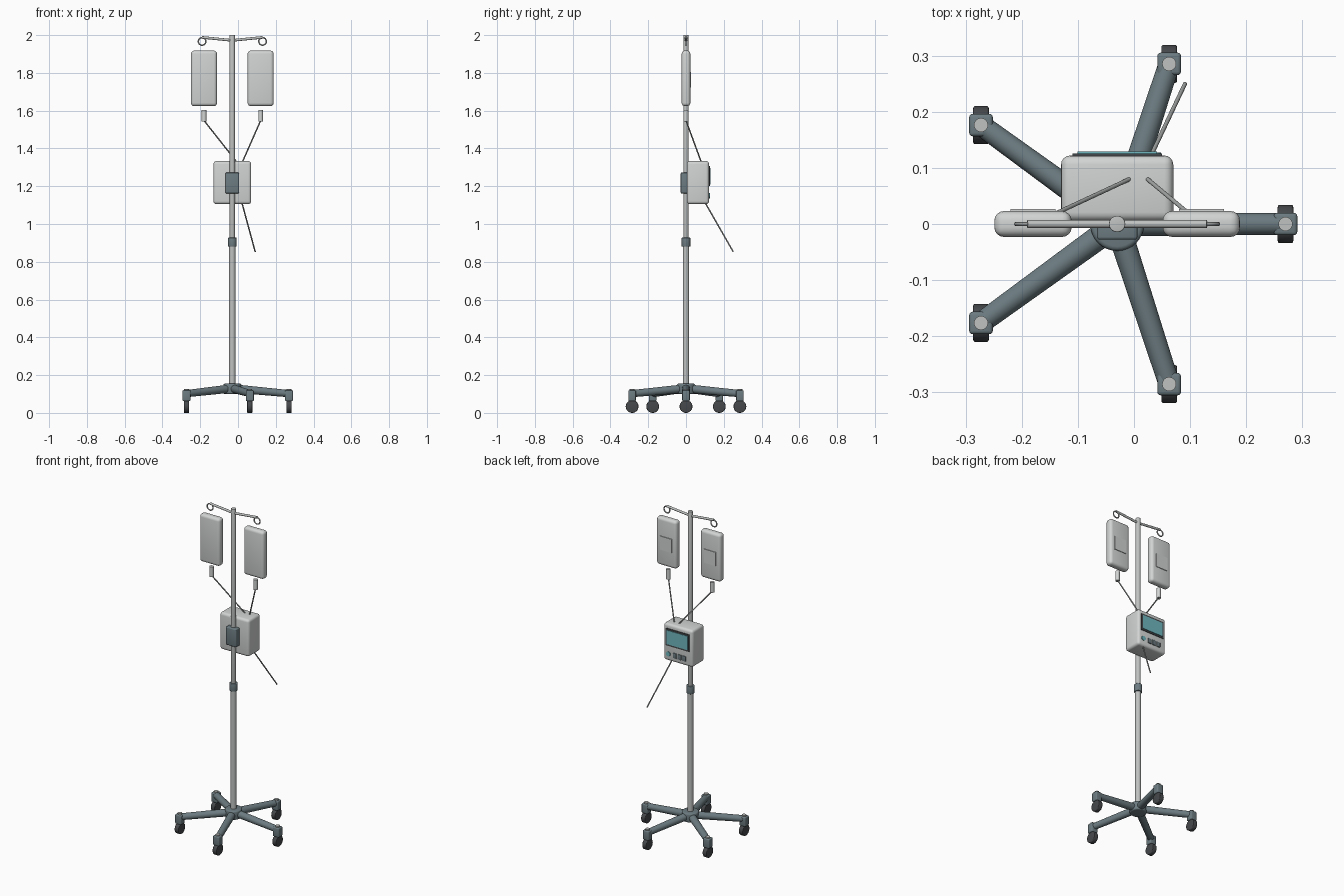
import bpy
import math
from mathutils import Vector

cube = bpy.data.objects.get("Cube")
if cube:
    bpy.data.objects.remove(cube, do_unlink=True)


def material(name, rgb):
    mat = bpy.data.materials.new(name)
    mat.use_nodes = True
    colour = (*rgb, 1)
    mat.diffuse_color = colour
    mat.node_tree.nodes["Principled BSDF"].inputs["Base Color"].default_value = colour
    return mat


STEEL = material("brushed steel", (0.52, 0.54, 0.53))
SHELL = material("pale grey plastic", (0.64, 0.66, 0.65))
SLATE = material("slate grey", (0.15, 0.20, 0.22))
RUBBER = material("dark rubber", (0.06, 0.065, 0.07))
TEAL = material("teal screen", (0.16, 0.48, 0.53))
TUBING = material("tubing grey", (0.36, 0.38, 0.37))

AXIS = -0.03  # x of the pole


def finish(name, mat, bevel=0, segments=3):
    obj = bpy.context.object
    obj.name = name
    obj.data.materials.append(mat)
    if bevel:
        mod = obj.modifiers.new("rounded edges", "BEVEL")
        mod.width = bevel
        mod.segments = segments
        mod.limit_method = "ANGLE"
        mod.angle_limit = math.radians(40)
        bpy.ops.object.modifier_apply(modifier=mod.name)
    bpy.ops.object.shade_smooth_by_angle(angle=math.radians(35))
    return obj


def box(name, low, high, mat, bevel=0, segments=3):
    low, high = Vector(low), Vector(high)
    bpy.ops.mesh.primitive_cube_add(size=1, location=(low + high) / 2)
    bpy.context.object.scale = high - low
    bpy.ops.object.transform_apply(location=False, rotation=False, scale=True)
    return finish(name, mat, bevel, segments)


def rod(name, start, end, radius, mat, end_radius=None, bevel=0, sides=32):
    start, end = Vector(start), Vector(end)
    span = end - start
    bpy.ops.mesh.primitive_cone_add(
        vertices=sides, radius1=radius, radius2=end_radius or radius,
        depth=span.length, location=(start + end) / 2,
        rotation=span.to_track_quat("Z", "Y").to_euler())
    return finish(name, mat, bevel)


# Wheeled base
rod("base_hub", (AXIS, 0, 0.10), (AXIS, 0, 0.155), 0.048, SLATE, bevel=0.008)
for i in range(5):
    angle = math.tau * i / 5
    dx, dy = math.cos(angle), math.sin(angle)
    x, y = AXIS + 0.3 * dx, 0.3 * dy
    rod(f"base_leg_{i + 1}", (AXIS + 0.02 * dx, 0.02 * dy, 0.128), (x, y, 0.102),
        0.022, SLATE, end_radius=0.019)
    box(f"caster_fork_{i + 1}", (x - 0.021, y - 0.02, 0.062),
        (x + 0.021, y + 0.02, 0.12), SLATE, 0.006)
    rod(f"caster_stem_{i + 1}", (x, y, 0.09), (x, y, 0.127), 0.0125, STEEL)
    rod(f"caster_wheel_{i + 1}", (x - 0.014, y, 0.034), (x + 0.014, y, 0.034),
        0.034, RUBBER, bevel=0.004)

# Telescopic pole
rod("lower_pole", (AXIS, 0, 0.12), (AXIS, 0, 0.91), 0.0165, STEEL)
rod("upper_pole", (AXIS, 0, 0.9), (AXIS, 0, 2.0), 0.0145, STEEL, bevel=0.002)
rod("height_collar", (AXIS, 0, 0.88), (AXIS, 0, 0.928), 0.023, SLATE, bevel=0.004)

# Hanging arms, bags and drip lines
for side, s, tube_x in (("right", -1, -0.008), ("left", 1, 0.024)):
    hook_x = AXIS + 0.16 * s
    bag_x = AXIS + 0.15 * s
    rod(f"{side}_arm", (AXIS, 0, 1.972), (hook_x, 0, 1.988), 0.007, STEEL)
    bpy.ops.mesh.primitive_torus_add(
        major_radius=0.02, minor_radius=0.0038, major_segments=32, minor_segments=10,
        location=(hook_x, 0, 1.967), rotation=(math.pi / 2, 0, 0))
    finish(f"{side}_hook_ring", STEEL)
    box(f"{side}_fluid_bag", (bag_x - 0.069, -0.023, 1.624),
        (bag_x + 0.069, 0.023, 1.918), SHELL, 0.017, 4)
    box(f"{side}_bag_label", (bag_x - 0.04, 0.02, 1.722),
        (bag_x + 0.04, 0.027, 1.806), SHELL)
    rod(f"{side}_drip_chamber", (bag_x, 0, 1.542), (bag_x, 0, 1.604), 0.0125, SHELL)
    rod(f"{side}_drip_tube", (bag_x, 0, 1.548), (tube_x, 0.08, 1.33), 0.0037,
        TUBING, sides=12)

# Pump with its clamp
box("pump_body", (AXIS - 0.1, 0.005, 1.105), (AXIS + 0.1, 0.122, 1.333), SHELL, 0.016, 4)
box("pole_clamp", (AXIS - 0.036, -0.028, 1.162), (AXIS + 0.036, 0.012, 1.272), SLATE, 0.005)
box("screen_bezel", (AXIS - 0.08, 0.118, 1.2), (AXIS + 0.08, 0.126, 1.306), RUBBER)
box("screen", (AXIS - 0.071, 0.122, 1.21), (AXIS + 0.071, 0.129, 1.296), TEAL)
for i in range(3):
    x = -0.01 - 0.032 * i
    box(f"key_{i + 1}", (x - 0.012, 0.118, 1.134), (x + 0.012, 0.127, 1.165), SLATE, 0.002)
rod("start_button", (0.034, 0.118, 1.15), (0.034, 0.127, 1.15), 0.014, TEAL)
rod("outlet_tube", (0.02, 0.1, 1.115), (0.091, 0.25, 0.853), 0.0037, TUBING, sides=12)
